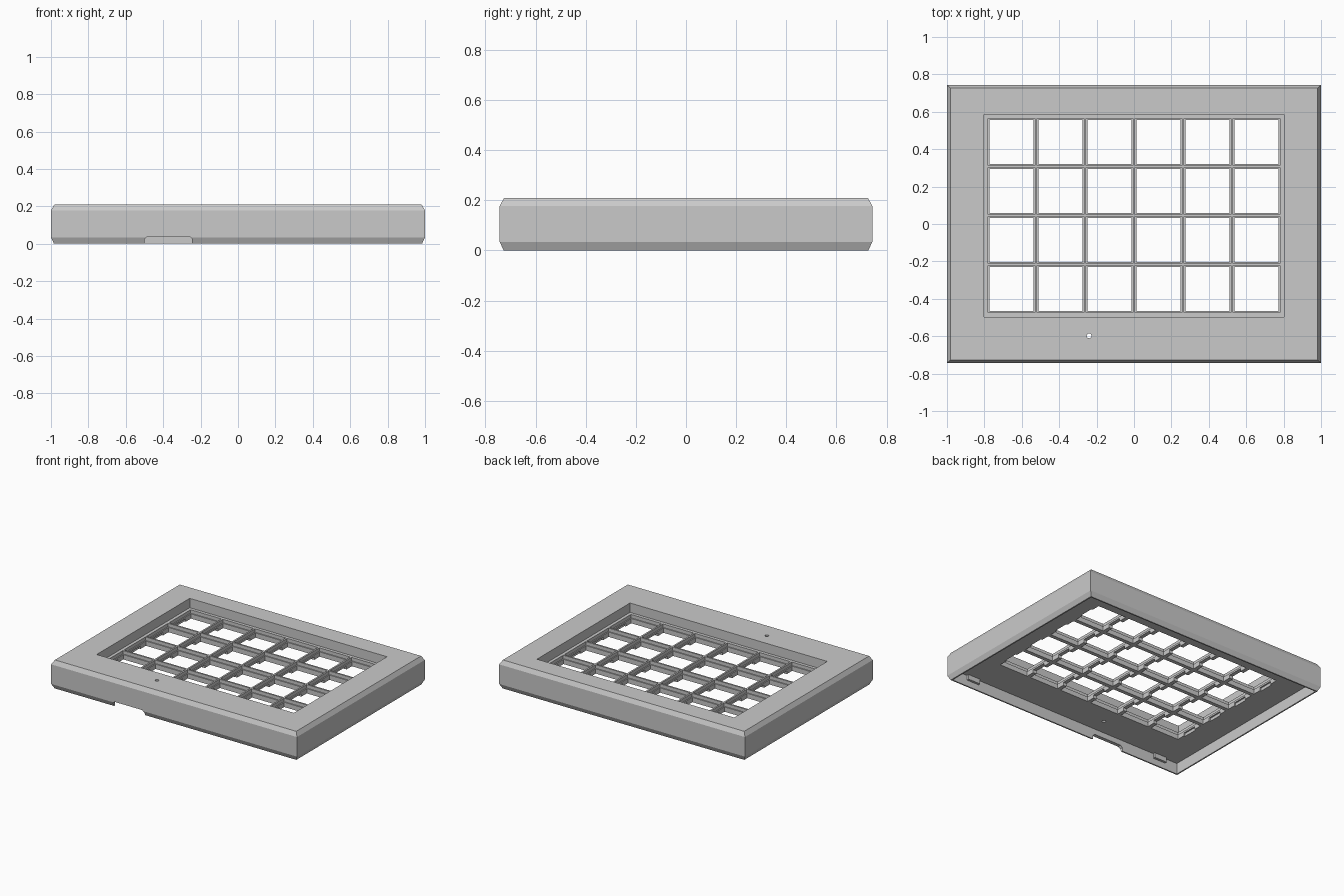
import bpy, bmesh, math
from mathutils import Vector

if "Cube" in bpy.data.objects:
    bpy.data.objects.remove(bpy.data.objects["Cube"])

grey = bpy.data.materials.new("plain_grey")
grey.use_nodes = True
colour = (0.59, 0.59, 0.59, 1)
grey.diffuse_color = colour
grey.node_tree.nodes["Principled BSDF"].inputs["Base Color"].default_value = colour


def finish(bm, name):
    bmesh.ops.recalc_face_normals(bm, faces=bm.faces)
    mesh = bpy.data.meshes.new(name)
    bm.to_mesh(mesh)
    bm.free()
    mesh.materials.append(grey)
    ob = bpy.data.objects.new(name, mesh)
    bpy.context.collection.objects.link(ob)
    return ob


def box(name, x0, x1, y0, y1, z0, z1):
    bm = bmesh.new()
    bmesh.ops.create_cube(bm, size=1)
    for v in bm.verts:
        v.co = ((x0 + x1) / 2 + v.co.x * (x1 - x0),
                (y0 + y1) / 2 + v.co.y * (y1 - y0),
                (z0 + z1) / 2 + v.co.z * (z1 - z0))
    return finish(bm, name)


def prism(name, points, offset):
    """Extrude a closed flat outline along an offset."""
    bm = bmesh.new()
    face = bm.faces.new([bm.verts.new(p) for p in points])
    new = bmesh.ops.extrude_face_region(bm, geom=[face])["geom"]
    bmesh.ops.translate(bm, vec=Vector(offset),
                        verts=[g for g in new if isinstance(g, bmesh.types.BMVert)])
    return finish(bm, name)


def cut(target, cutter):
    mod = target.modifiers.new("cut", "BOOLEAN")
    mod.operation = "DIFFERENCE"
    mod.object = cutter
    mod.solver = "EXACT"
    bpy.context.view_layer.objects.active = target
    bpy.ops.object.modifier_apply(modifier=mod.name)
    bpy.data.objects.remove(cutter)


# Grid layout
COLS, ROWS, PITCH = 6, 4, 0.262
X0, Y0 = -0.786, -0.479
X1, Y1 = X0 + COLS * PITCH, Y0 + ROWS * PITCH
MID_Y = (Y0 + Y1) / 2
CEILING, STEP, TOP = 0.08, 0.115, 0.14

# Housing: rectangular rings joined from the bottom rim, over the top, into the cavity
rings = [  # half x, half y, centre y, z
    (0.984, 0.727, 0, 0), (1, 0.743, 0, 0.034), (1, 0.743, 0, 0.178),
    (0.982, 0.726, 0, 0.209), (0.803, 0.541, MID_Y, 0.209),
    (0.803, 0.541, MID_Y, TOP), (0.783, 0.521, MID_Y, TOP),
    (0.783, 0.521, MID_Y, CEILING), (0.974, 0.717, 0, CEILING),
    (0.974, 0.717, 0, 0),
]
bm = bmesh.new()
loops = [[bm.verts.new((sx * hx, cy + sy * hy, z))
          for sx, sy in ((-1, -1), (1, -1), (1, 1), (-1, 1))]
         for hx, hy, cy, z in rings]
for i, ring in enumerate(loops):
    nxt = loops[(i + 1) % len(loops)]
    for j in range(4):
        k = (j + 1) % 4
        bm.faces.new((ring[j], ring[k], nxt[k], nxt[j]))
housing = finish(bm, "housing")

# Cable notch in the front rim
notch = [(-0.5, -0.01), (-0.5, 0.025), (-0.485, 0.04),
         (-0.26, 0.04), (-0.245, 0.025), (-0.245, -0.01)]
cut(housing, prism("notch_cutter", [(x, -0.8, z) for x, z in notch], (0, 0.15, 0)))

# Small round sensor hole
circle = [(-0.24 + 0.013 * math.cos(a), -0.598 + 0.013 * math.sin(a), 0.02)
          for a in (math.tau * i / 16 for i in range(16))]
cut(housing, prism("hole_cutter", circle, (0, 0, 0.3)))

# Locating tabs inside the front wall
for name, x in (("right_tab", -0.82), ("left_tab", 0.8)):
    box(name, x - 0.05, x + 0.05, -0.72, -0.7, 0.045, CEILING + 0.005)

# Dividers running front to back, with a wiring slot in each cell
W = 0.014
FIN = 0.006
for c in range(COLS + 1):
    x = X0 + c * PITCH
    outline = [(Y0 - W, STEP), (Y0 - W, CEILING)]
    for r in range(ROWS):
        y = Y0 + (r + 0.5) * PITCH
        outline += [(y - 0.055, CEILING), (y - 0.055, CEILING + 0.022),
                    (y + 0.055, CEILING + 0.022), (y + 0.055, CEILING)]
    outline += [(Y1 + W, CEILING), (Y1 + W, STEP)]
    prism(f"column_divider_{c}", [(x - W, y, z) for y, z in outline], (2 * W, 0, 0))
    box(f"column_fin_{c}", x - FIN, x + FIN, Y0, Y1, STEP, TOP)

# Dividers running side to side
for r in range(ROWS + 1):
    y = Y0 + r * PITCH
    box(f"row_divider_{r}", X0 - W, X1 + W, y - W, y + W, CEILING, STEP)
    box(f"row_fin_{r}", X0, X1, y - FIN, y + FIN, STEP, TOP)
